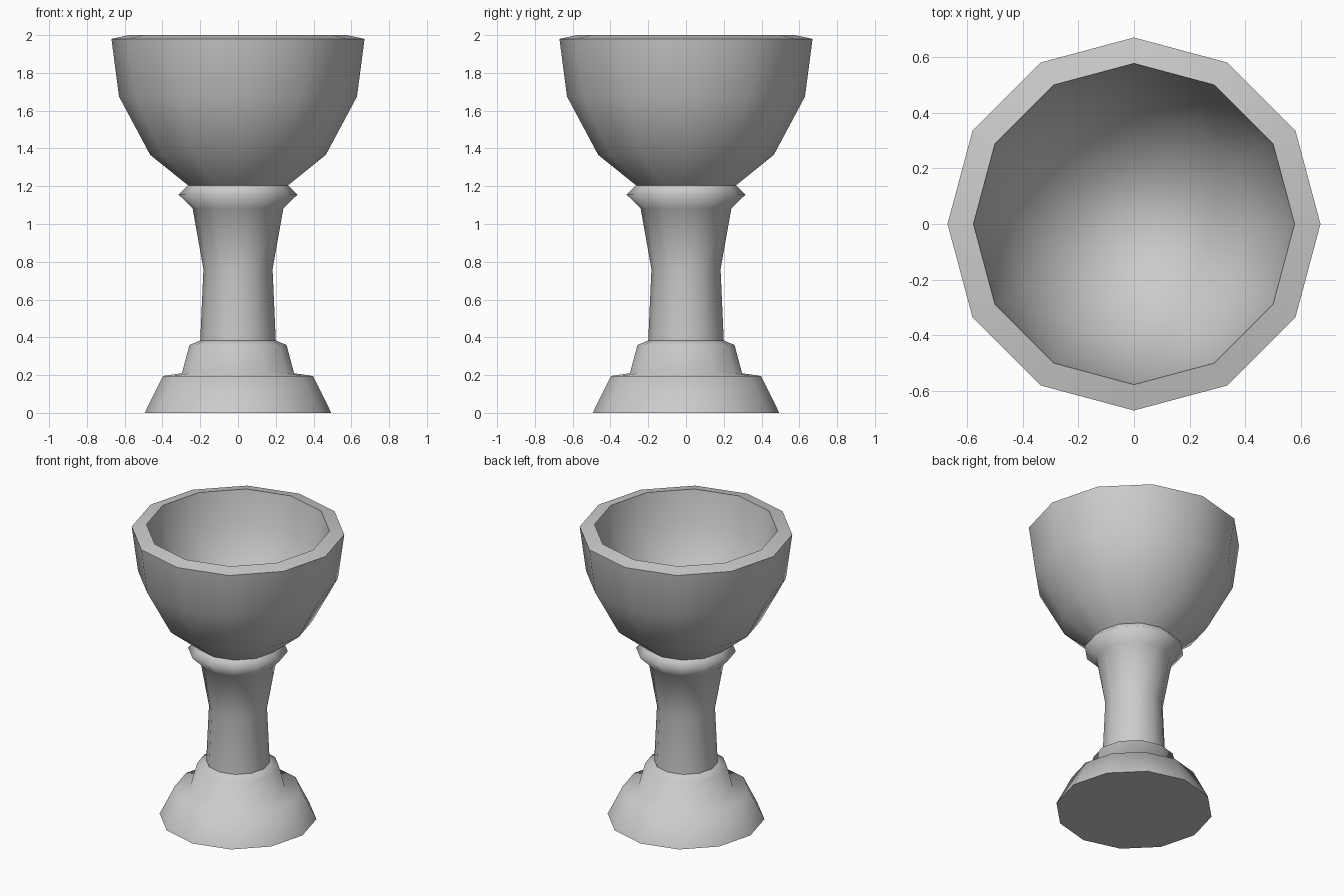
import bpy
import bmesh
from math import cos, sin, pi

cube = bpy.data.objects.get("Cube")
if cube:
    bpy.data.objects.remove(cube, do_unlink=True)

SIDES = 12

stone = bpy.data.materials.new("plain grey")
stone.use_nodes = True
GREY = (0.6, 0.6, 0.6, 1)
stone.diffuse_color = GREY
stone.node_tree.nodes["Principled BSDF"].inputs["Base Color"].default_value = GREY


def lathe(name, profile, sharp=()):
    """Turn (radius, height) points about z; radius 0 makes a pole.
    Rings whose index is in sharp keep a hard edge."""
    bm = bmesh.new()
    rings = []
    for r, z in profile:
        count = SIDES if r else 1
        rings.append([bm.verts.new((r * cos(2 * pi * i / SIDES),
                                    r * sin(2 * pi * i / SIDES), z))
                      for i in range(count)])
    for low, high in zip(rings, rings[1:]):
        for i in range(SIDES):
            j = (i + 1) % SIDES
            if len(low) == 1:
                corners = (low[0], high[j], high[i])
            elif len(high) == 1:
                corners = (low[i], low[j], high[0])
            else:
                corners = (low[i], low[j], high[j], high[i])
            bm.faces.new(corners).smooth = True
    for k in sharp:
        for i in range(SIDES):
            bm.edges.get((rings[k][i], rings[k][(i + 1) % SIDES])).smooth = False
    mesh = bpy.data.meshes.new(name)
    bm.to_mesh(mesh)
    bm.free()
    mesh.materials.append(stone)
    obj = bpy.data.objects.new(name, mesh)
    bpy.context.collection.objects.link(obj)
    return obj


# Stepped foot with a flat underside
lathe("foot", [(0, 0), (0.494, 0), (0.397, 0.195), (0.297, 0.21),
               (0.257, 0.36), (0.2, 0.383)], sharp=[1])

# Waisted stem with a flared collar
lathe("stem", [(0.2, 0.383), (0.183, 0.76), (0.24, 1.082),
               (0.314, 1.155), (0.265, 1.205)])

# Hollow bowl: outer wall, sloped rim, evenly rounded inside
lathe("bowl", [(0.265, 1.205), (0.465, 1.366), (0.63, 1.675), (0.67, 1.98),
               (0.577, 2.0), (0.54, 1.78), (0.42, 1.51), (0.22, 1.32),
               (0, 1.25)], sharp=[3, 4])
